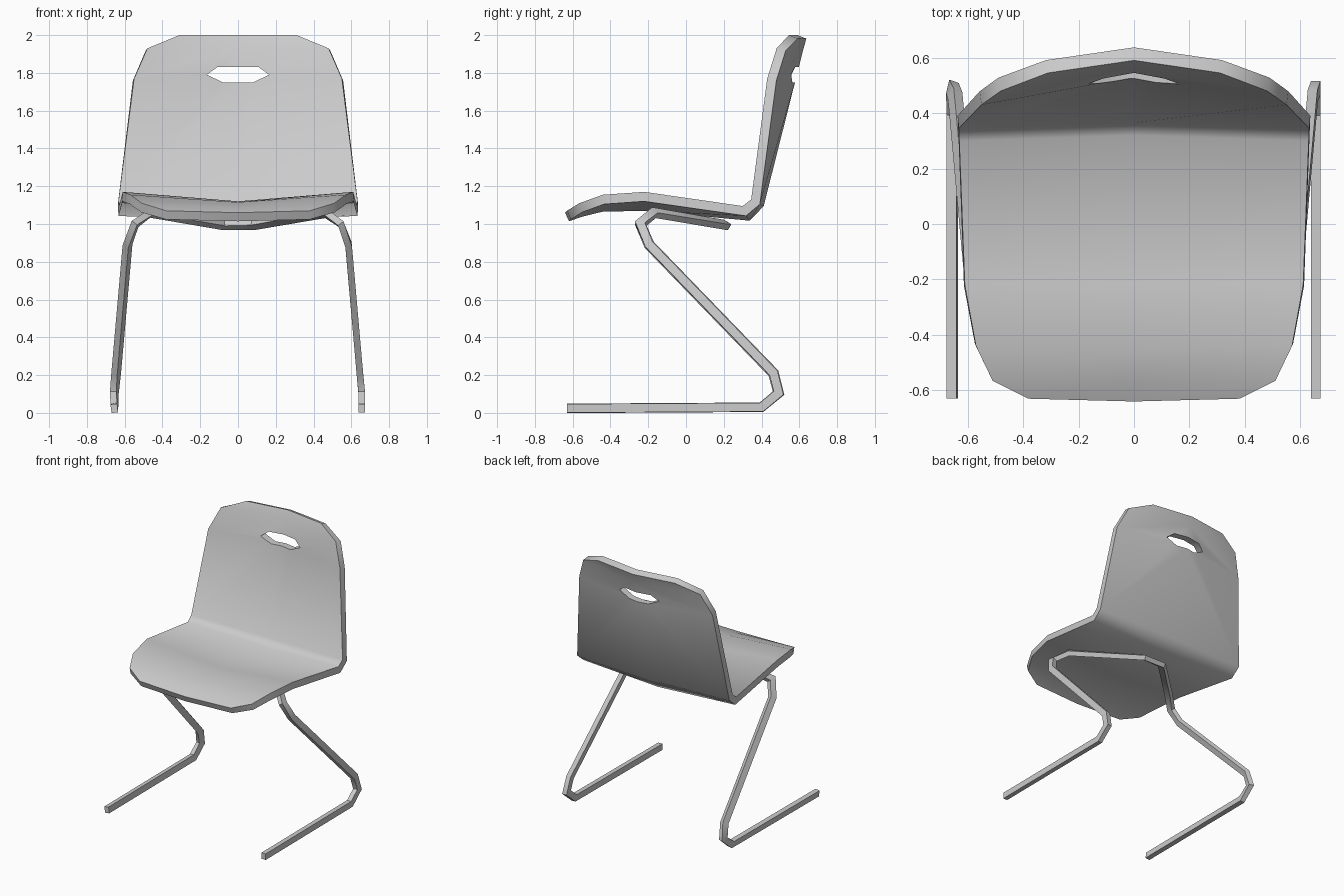
import bpy, bmesh
from mathutils import Vector

old = bpy.data.objects.get("Cube")
if old:
    bpy.data.objects.remove(old, do_unlink=True)

grey = bpy.data.materials.new("light_grey")
grey.use_nodes = True
colour = (0.6, 0.6, 0.6, 1)
grey.diffuse_color = colour
grey.node_tree.nodes["Principled BSDF"].inputs["Base Color"].default_value = colour


def make_object(name, bm):
    bmesh.ops.recalc_face_normals(bm, faces=bm.faces)
    mesh = bpy.data.meshes.new(name)
    bm.to_mesh(mesh)
    bm.free()
    mesh.materials.append(grey)
    obj = bpy.data.objects.new(name, mesh)
    bpy.context.collection.objects.link(obj)
    return obj


def select_only(obj):
    bpy.ops.object.select_all(action="DESELECT")
    obj.select_set(True)
    bpy.context.view_layer.objects.active = obj


# Seat and backrest sheet: half width, edge y, edge z, centre y, centre z
rows = [
    (0.38, -0.63, 1.07, -0.64, 1.06),
    (0.51, -0.565, 1.11, -0.57, 1.085),
    (0.57, -0.44, 1.155, -0.45, 1.115),
    (0.61, -0.22, 1.17, -0.22, 1.12),
    (0.63, 0.30, 1.095, 0.32, 1.07),
    (0.632, 0.345, 1.13, 0.365, 1.12),
    (0.55, 0.43, 1.77, 0.53, 1.77),
    (0.48, 0.48, 1.93, 0.57, 1.93),
    (0.31, 0.545, 2.0, 0.59, 2.0),
]
bm = bmesh.new()
grid = [[bm.verts.new(p) for p in ((-w, ye, ze), (0, yc, zc), (w, ye, ze))]
        for w, ye, ze, yc, zc in rows]
for a, b in zip(grid, grid[1:]):
    for j in range(2):
        bm.faces.new((a[j], a[j + 1], b[j + 1], b[j]))
mesh = bpy.data.meshes.new("seat_shell")
bm.to_mesh(mesh)
bm.free()
mesh.materials.append(grey)
shell = bpy.data.objects.new("seat_shell", mesh)
bpy.context.collection.objects.link(shell)

# Cutter for the hand hole
bm = bmesh.new()
outline = [(-0.08, 1.75), (0.08, 1.75), (0.165, 1.79),
           (0.11, 1.83), (-0.11, 1.83), (-0.165, 1.79)]
face = bm.faces.new([bm.verts.new((x, 0.3, z)) for x, z in outline])
side = bmesh.ops.extrude_face_region(bm, geom=[face])["geom"]
bmesh.ops.translate(bm, vec=(0, 0.6, 0),
                    verts=[v for v in side if isinstance(v, bmesh.types.BMVert)])
cutter = make_object("hand_hole_cutter", bm)
cutter.hide_render = True

# Thicken, cut and smooth the shell
solid = shell.modifiers.new("thickness", "SOLIDIFY")
solid.thickness = 0.05
solid.offset = -1
solid.use_even_offset = True
hole = shell.modifiers.new("hand_hole", "BOOLEAN")
hole.operation = "DIFFERENCE"
hole.object = cutter
hole.solver = "EXACT"
select_only(shell)
for name in ("thickness", "hand_hole"):
    bpy.ops.object.modifier_apply(modifier=name)
bpy.data.objects.remove(cutter, do_unlink=True)
bpy.ops.object.shade_smooth_by_angle(angle=1.0)

# Bent bar frame: one continuous path, mirrored across the middle
half = [Vector(p) for p in (
    (0.655, -0.63, 0.024), (0.655, 0.40, 0.03), (0.655, 0.49, 0.105),
    (0.645, 0.463, 0.21), (0.585, -0.195, 0.89), (0.545, -0.242, 1.0),
    (0.46, -0.17, 1.06), (0.08, 0.21, 0.995))]
path = half + [Vector((-p.x, p.y, p.z)) for p in reversed(half)]
wide, high = 0.0175, 0.023

bm = bmesh.new()
rings = []
across = Vector((1, 0, 0))
for i, p in enumerate(path):
    d_in = (p - path[max(i - 1, 0)]).normalized()
    d_out = (path[min(i + 1, len(path) - 1)] - p).normalized()
    tangent = (d_in + d_out).normalized()
    # carry the section along the path without twisting
    across = (across - tangent * across.dot(tangent)).normalized()
    up = tangent.cross(across)
    # widen at bends so the bar keeps its thickness
    bend = d_out - d_in
    miter = 1 / max(tangent.dot(d_out), 0.6)
    ring = []
    for a, b in ((-1, -1), (1, -1), (1, 1), (-1, 1)):
        off = across * a * wide + up * b * high
        if bend.length > 0.01 and 0 < i < len(path) - 1:
            n = bend.normalized()
            off += n * off.dot(n) * (miter - 1)
        ring.append(bm.verts.new(p + off))
    rings.append(ring)
for a, b in zip(rings, rings[1:]):
    for k in range(4):
        bm.faces.new((a[k], a[(k + 1) % 4], b[(k + 1) % 4], b[k]))
bm.faces.new(rings[0])
bm.faces.new(rings[-1])
frame = make_object("leg_frame", bm)
select_only(frame)
bpy.ops.object.shade_smooth_by_angle(angle=0.6)
